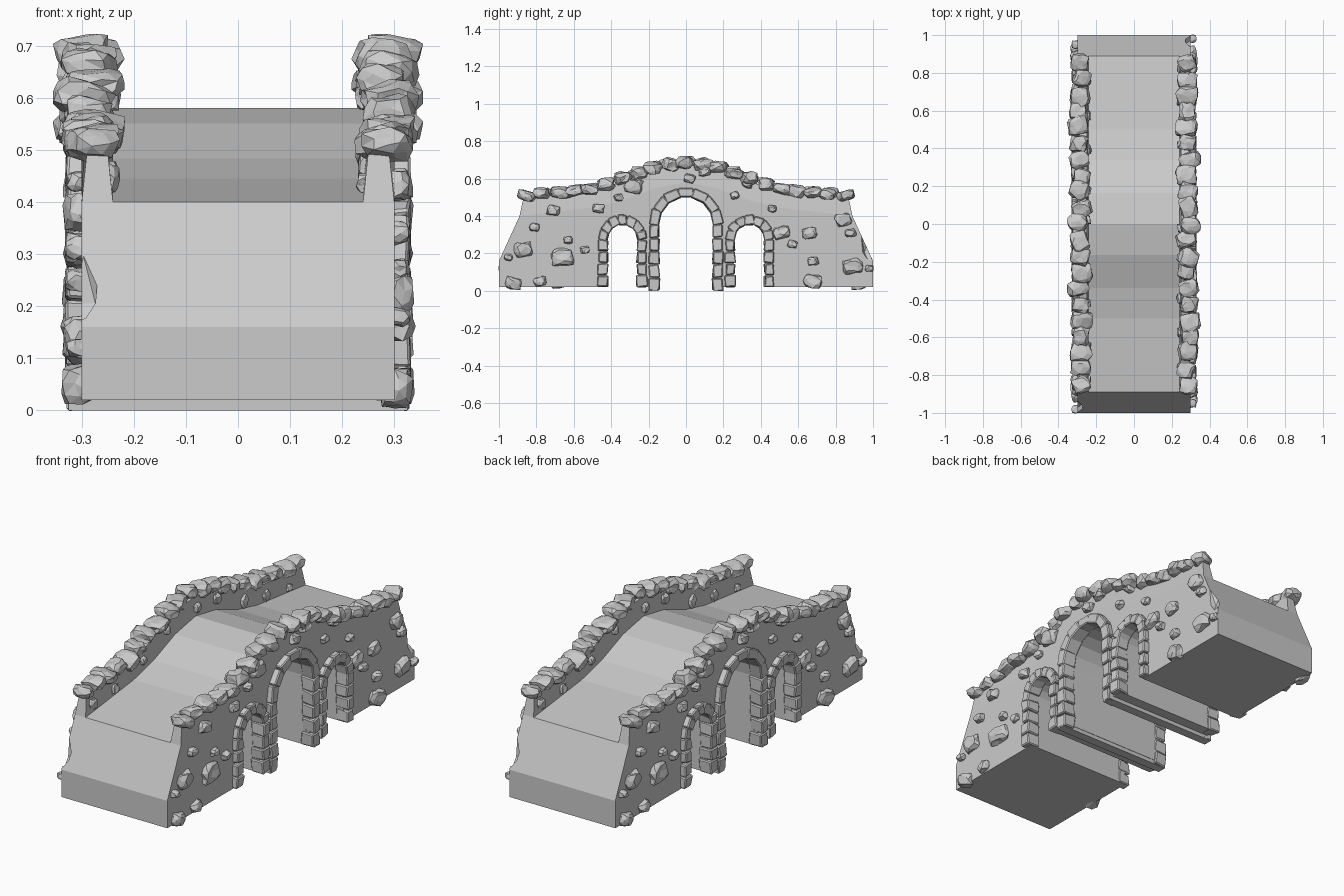
import bpy, bmesh, math, random
from mathutils import Matrix, Vector, Euler

random.seed(7)
if "Cube" in bpy.data.objects:
    bpy.data.objects.remove(bpy.data.objects["Cube"])

stone = bpy.data.materials.new("grey stone")
stone.use_nodes = True
GREY = (0.6, 0.6, 0.6, 1)
stone.diffuse_color = GREY
stone.node_tree.nodes["Principled BSDF"].inputs["Base Color"].default_value = GREY


def finish(bm, name, both_sides=True):
    """Turn the mesh into an object, repeating it half a turn around if asked."""
    if both_sides:
        copy = bmesh.ops.duplicate(bm, geom=bm.verts[:] + bm.edges[:] + bm.faces[:])
        verts = [g for g in copy["geom"] if isinstance(g, bmesh.types.BMVert)]
        bmesh.ops.rotate(bm, verts=verts, matrix=Matrix.Rotation(math.pi, 3, "Z"))
    bmesh.ops.recalc_face_normals(bm, faces=bm.faces[:])
    mesh = bpy.data.meshes.new(name)
    bm.to_mesh(mesh)
    bm.free()
    mesh.materials.append(stone)
    obj = bpy.data.objects.new(name, mesh)
    bpy.context.collection.objects.link(obj)
    return obj


def prism(bm, profile, x0, x1):
    """Extrude a (y, z) outline along x."""
    face = bm.faces.new([bm.verts.new((x0, y, z)) for y, z in profile])
    out = bmesh.ops.extrude_face_region(bm, geom=[face])["geom"]
    for v in out:
        if isinstance(v, bmesh.types.BMVert):
            v.co.x = x1


def jitter(amount):
    return Vector([random.uniform(-amount, amount) for _ in range(3)])


def rock(bm, loc, size, detail, rough=0.15, turn=0.3):
    """Irregular faceted stone with a slightly boxy outline."""
    verts = bmesh.ops.create_icosphere(bm, subdivisions=detail, radius=1)["verts"]
    spin = Euler(jitter(3)).to_matrix()
    tilt = Euler(jitter(turn)).to_matrix()
    for v in verts:
        co = spin @ v.co
        co = Vector([max(-0.75, min(0.75, c)) / 0.8 for c in co]) + jitter(rough)
        v.co = Vector(loc) + tilt @ Vector([c * s for c, s in zip(co, size)])


def block(bm, loc, size, angle=0):
    """Rough cut block, turned about the x axis."""
    verts = bmesh.ops.create_cube(bm, size=1)["verts"]
    turn = Matrix.Rotation(angle, 3, "X")
    for v in verts:
        co = Vector([c * s for c, s in zip(v.co, size)])
        v.co = Vector(loc) + turn @ co + jitter(0.005)


# Shared measures: deck line, parapet line, and arches (centre, half width, springing)
deck = [(0, 0.58), (0.165, 0.55), (0.34, 0.483), (0.5, 0.445), (0.89, 0.4)]
crest = [(0, 0.675), (0.165, 0.65), (0.34, 0.585), (0.5, 0.53), (0.87, 0.495)]
arches = [(0.34, 0.085, 0.275), (0, 0.15, 0.355), (-0.34, 0.085, 0.275)]
BASE, SIDE = 0.02, 0.3


def mirrored(line):
    return [(-y, z) for y, z in reversed(line)] + line[1:]


def crest_height(y):
    y = abs(y)
    for (a, za), (b, zb) in zip(crest, crest[1:]):
        if y <= b:
            return za + (zb - za) * (y - a) / (b - a)
    return crest[-1][1]


# Bridge body with the three openings in its outline
outline = [(-1, BASE), (-1, 0.16)] + mirrored(deck) + [(1, 0.16), (1, BASE)]
for centre, half, spring in arches:
    outline.append((centre + half, BASE))
    for i in range(9):
        a = math.pi * i / 8
        outline.append((centre + half * math.cos(a), spring + half * math.sin(a)))
    outline.append((centre - half, BASE))
bm = bmesh.new()
prism(bm, outline, -SIDE, SIDE)
body = finish(bm, "bridge_body", False)

# Chipped corners at two opposite ends
bm = bmesh.new()
bmesh.ops.create_icosphere(bm, subdivisions=1, radius=1,
                           matrix=Matrix.Translation((-0.31, -0.98, 0.25)) @ Matrix.Diagonal((0.05, 0.05, 0.1, 1)))
cutter = finish(bm, "corner_cutter")
cutter.hide_render = True
chip = body.modifiers.new("chip", "BOOLEAN")
chip.operation, chip.object, chip.solver = "DIFFERENCE", cutter, "EXACT"
bpy.context.view_layer.objects.active = body
bpy.ops.object.modifier_apply(modifier=chip.name)
bpy.data.objects.remove(cutter)

# Parapet walls, narrowing slightly to the top
bm = bmesh.new()
prism(bm, mirrored(deck) + mirrored(crest)[::-1], 0.24, SIDE)
for v in bm.verts:
    if any(abs(abs(v.co.y) - y) < 1e-4 and abs(v.co.z - z) < 1e-4 for y, z in crest):
        v.co.x += 0.01 if v.co.x < 0.27 else -0.01
finish(bm, "parapet_walls")

# Coping stones along the parapets
bm = bmesh.new()
count = 21
for i in range(count):
    y = -0.85 + 1.7 * i / (count - 1) + random.uniform(-0.01, 0.01)
    size = (random.uniform(0.042, 0.06), random.uniform(0.042, 0.054), random.uniform(0.026, 0.035))
    x = 0.285 + random.uniform(-0.012, 0.015)
    rock(bm, (x, y, crest_height(y) + 0.013), size, 2, 0.12)
finish(bm, "coping_stones")

# Arch stones: jambs of stacked blocks, then a ring of wedge blocks
bm = bmesh.new()
for centre, half, spring in arches:
    foot = 0 if centre == 0 else BASE
    width = 0.052
    ring = half + width / 2 - 0.007
    rows = 5 if centre == 0 else 4
    tall = (spring - foot) / rows
    for side in (-1, 1):
        for r in range(rows):
            block(bm, (0.293, centre + side * ring, foot + tall * (r + 0.5)),
                  (0.07, width + random.uniform(-0.006, 0.006), tall - 0.004))
    wedges = 7
    for i in range(wedges):
        a = math.pi * (i + 0.5) / wedges
        block(bm, (0.293, centre + ring * math.cos(a), spring + ring * math.sin(a)),
              (0.07, width, math.pi * ring / wedges + 0.004), a)
arch_stones = finish(bm, "arch_stones")
bevel = arch_stones.modifiers.new("worn_edges", "BEVEL")
bevel.width, bevel.segments = 0.005, 1

# Sills under the piers of the middle arch
bm = bmesh.new()
prism(bm, [(0.152, 0), (0.2, 0), (0.2, 0.03), (0.152, 0.03)], -0.325, 0.325)
finish(bm, "pier_sills")

# Stones set into the outer walls: y, z, radius
wall_stones = [
    (-.87, .22, .045), (-.95, .18, .02), (-.66, .18, .055), (-.63, .27, .022),
    (-.71, .43, .032), (-.81, .34, .025), (-.54, .22, .022), (-.47, .44, .028),
    (-.28, .56, .045), (-.36, .5, .022), (.02, .6, .028), (.1, .64, .03),
    (.26, .51, .022), (.33, .57, .025), (.46, .44, .022), (.51, .31, .04),
    (.66, .31, .036), (.57, .25, .024), (.68, .16, .026), (.84, .38, .04),
    (.88, .31, .026), (.89, .13, .048), (.68, .05, .045), (-.78, .05, .03),
    (-.92, .04, .04), (.98, .12, .02)]
bm = bmesh.new()
for y, z, r in wall_stones:
    rock(bm, (SIDE + 0.003, y, z), (0.022 + r * 0.2, r * 1.1, r * 0.85), 2, 0.13, 0.25)
finish(bm, "wall_stones")

# Small stones on the inner parapet faces
bm = bmesh.new()
for i in range(9):
    y = -0.8 + 0.2 * i + random.uniform(-0.05, 0.05)
    z = crest_height(y) - random.uniform(0.035, 0.07)
    r = random.uniform(0.018, 0.03)
    rock(bm, (0.245, y, z), (0.016, r, r), 2, 0.13, 0.25)
finish(bm, "inner_stones")
